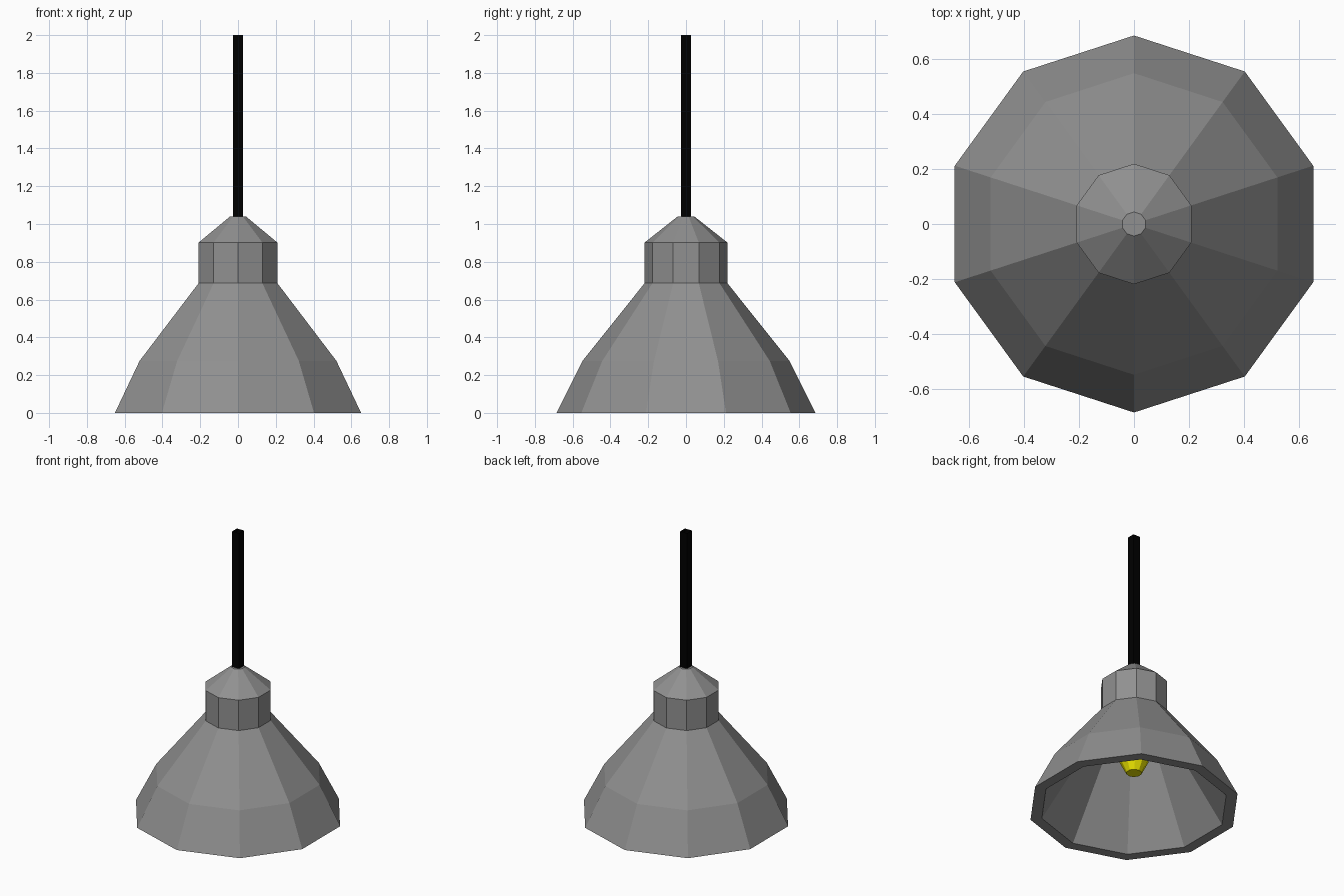
import bpy, bmesh
from math import sin, cos, pi

if "Cube" in bpy.data.objects:
    bpy.data.objects.remove(bpy.data.objects["Cube"])


def paint(obj, name, rgb):
    mat = bpy.data.materials.new(name)
    mat.diffuse_color = (*rgb, 1)
    mat.use_nodes = True
    mat.node_tree.nodes["Principled BSDF"].inputs["Base Color"].default_value = mat.diffuse_color
    obj.data.materials.append(mat)


def lathe(name, profile, sides, start, cap_first=True, cap_last=True):
    """Flat-faced surface of revolution from (radius, z) points."""
    bm = bmesh.new()
    rings = [[bm.verts.new((r * cos(start + 2 * pi * i / sides),
                            r * sin(start + 2 * pi * i / sides), z))
              for i in range(sides)] for r, z in profile]
    for a, b in zip(rings, rings[1:]):
        for i in range(sides):
            j = (i + 1) % sides
            bm.faces.new((a[i], a[j], b[j], b[i]))
    if cap_first:
        bm.faces.new(rings[0][::-1])
    if cap_last:
        bm.faces.new(rings[-1])
    mesh = bpy.data.meshes.new(name)
    bm.to_mesh(mesh)
    bm.free()
    obj = bpy.data.objects.new(name, mesh)
    bpy.context.collection.objects.link(obj)
    return obj


# Shade: inner ceiling, inner cone, rim, outer bell, collar and cap
shade = lathe("shade", [(0.17, 0.69), (0.61, 0), (0.685, 0), (0.548, 0.275),
                        (0.219, 0.687), (0.219, 0.902), (0.044, 1.04)], 10, pi / 2)
paint(shade, "shade_dark_grey", (0.28, 0.28, 0.28))

# Cord: open square tube
cord = lathe("cord", [(0.0375, 1.04), (0.0375, 2.0)], 4, pi / 4, False, False)
paint(cord, "cord_black", (0, 0, 0))

# Bulb: hangs from the ceiling inside the shade
bulb = lathe("bulb", [(0.05, 0.25), (0.1, 0.35), (0.1, 0.42),
                      (0.055, 0.53), (0.055, 0.69)], 10, pi / 2)
paint(bulb, "bulb_yellow", (0.8, 0.75, 0.0))
